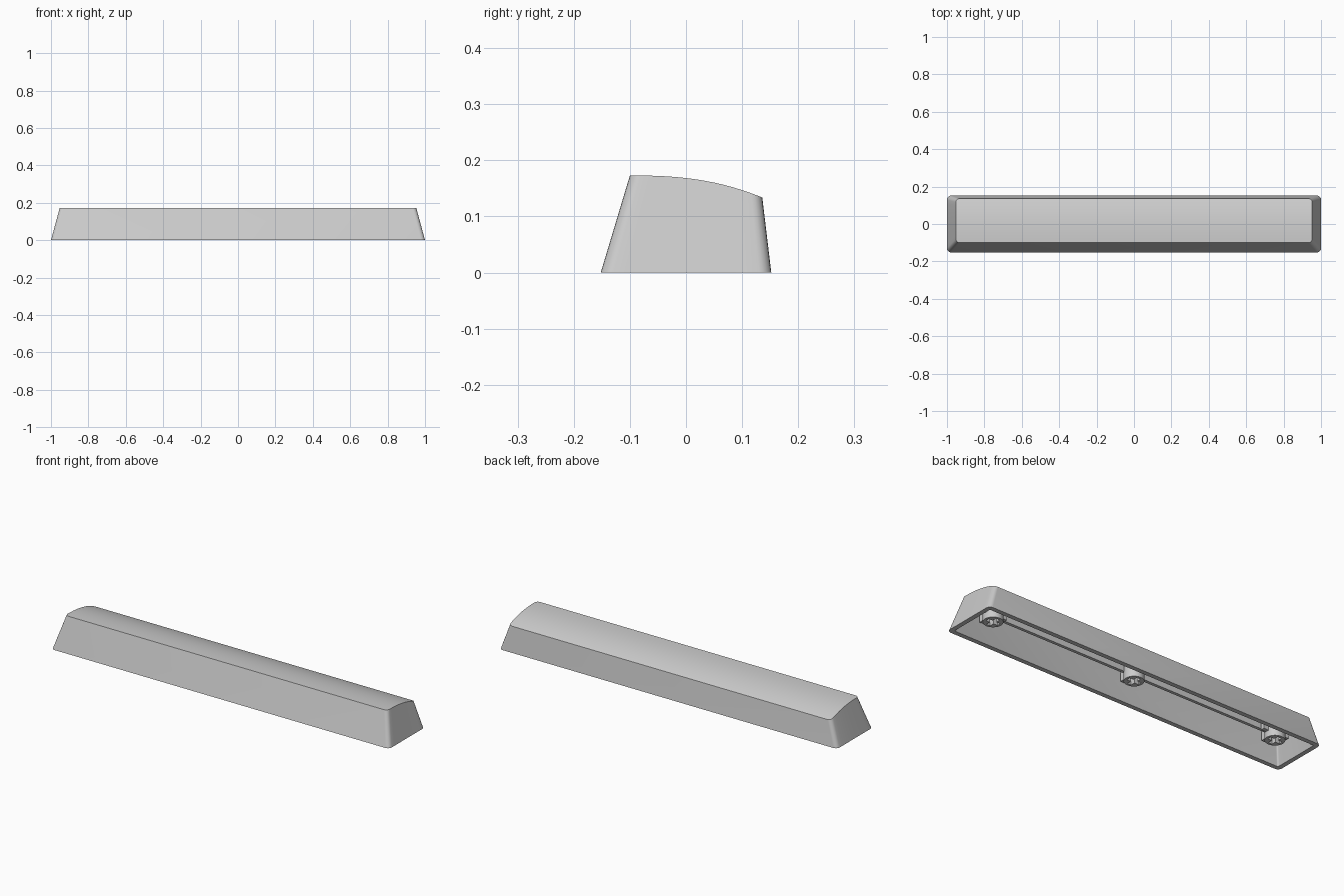
import bpy, bmesh, math

if "Cube" in bpy.data.objects:
    bpy.data.objects.remove(bpy.data.objects["Cube"])


def crown(y):
    # curved top surface, falling towards the back
    return 0.173 - 1.457 * max(y + 0.1, 0) ** 2.5


def half_outline(hx, y0, y1, r, steps=5, mids=12):
    # right half of a rounded rectangle, front to back
    pts = []
    for i in range(steps + 1):
        a = -math.pi / 2 * (1 - i / steps)
        pts.append((hx - r + r * math.cos(a), y0 + r + r * math.sin(a)))
    for i in range(1, mids):
        pts.append((hx, y0 + r + (y1 - y0 - 2 * r) * i / mids))
    for i in range(steps + 1):
        a = math.pi / 2 * i / steps
        pts.append((hx - r + r * math.cos(a), y1 - r + r * math.sin(a)))
    return pts


def finish(bm, name):
    bmesh.ops.recalc_face_normals(bm, faces=bm.faces)
    me = bpy.data.meshes.new(name)
    bm.to_mesh(me)
    bm.free()
    ob = bpy.data.objects.new(name, me)
    bpy.context.collection.objects.link(ob)
    return ob


def smooth(ob):
    bpy.ops.object.select_all(action='DESELECT')
    ob.select_set(True)
    bpy.context.view_layer.objects.active = ob
    bpy.ops.object.shade_smooth_by_angle(angle=math.radians(30))


def box(name, x0, x1, y0, y1, z0, z1):
    bm = bmesh.new()
    bmesh.ops.create_cube(bm, size=1)
    for v in bm.verts:
        v.co = ((x0 + x1) / 2 + v.co.x * (x1 - x0),
                (y0 + y1) / 2 + v.co.y * (y1 - y0),
                (z0 + z1) / 2 + v.co.z * (z1 - z0))
    return finish(bm, name)


# hollow cap shell: four matching rings, outer then inner
bm = bmesh.new()


def ring(outline, height):
    right = [bm.verts.new((x, y, height(y))) for x, y in outline]
    left = [bm.verts.new((-x, y, height(y))) for x, y in outline]
    return right, left


def bridge(a, b):
    la, lb = a[0] + a[1][::-1], b[0] + b[1][::-1]
    for i in range(len(la)):
        j = (i + 1) % len(la)
        bm.faces.new((la[i], la[j], lb[j], lb[i]))


def close(a):
    for i in range(len(a[0]) - 1):
        bm.faces.new((a[0][i], a[0][i + 1], a[1][i + 1], a[1][i]))


outer_low = ring(half_outline(1.0, -0.152, 0.152, 0.022), lambda y: 0)
outer_top = ring(half_outline(0.953, -0.1, 0.136, 0.02), crown)
inner_low = ring(half_outline(0.976, -0.128, 0.128, 0.008), lambda y: 0)
inner_top = ring(half_outline(0.932, -0.084, 0.112, 0.008),
                 lambda y: crown(y) - 0.028)
bridge(outer_low, outer_top)
bridge(outer_low, inner_low)
bridge(inner_low, inner_top)
close(outer_top)
close(inner_top)
smooth(finish(bm, "cap_shell"))

# two long stiffening ribs under the top
for side in (-1, 1):
    y = side * 0.03
    box("long_rib", -0.85, 0.85, y - 0.008, y + 0.008, 0.085, 0.14)

# round mounting posts with cross-shaped sockets and support fins
for x in (-0.85, 0, 0.85):
    bm = bmesh.new()
    bmesh.ops.create_cone(bm, cap_ends=True, segments=32,
                          radius1=0.048, radius2=0.048, depth=0.108)
    bmesh.ops.translate(bm, verts=bm.verts, vec=(x, 0, 0.037 + 0.054))
    post = finish(bm, "mounting_post")
    for hx, hy in ((0.035, 0.01), (0.011, 0.035)):
        cutter = box("socket_cutter", x - hx, x + hx, -hy, hy, 0.0, 0.1)
        cutter.hide_render = True
        cutter.hide_set(True)
        mod = post.modifiers.new("socket", 'BOOLEAN')
        mod.operation = 'DIFFERENCE'
        mod.solver = 'EXACT'
        mod.object = cutter
    smooth(post)
    for side in (-1, 1):
        a, b = sorted((side * 0.044, side * 0.085))
        box("cross_fin", x - 0.01, x + 0.01, a, b, 0.07, 0.135)
        if x:
            a, b = sorted((x + side * 0.044, x + side * 0.075))
            box("end_fin", a, b, -0.01, 0.01, 0.07, 0.14)
